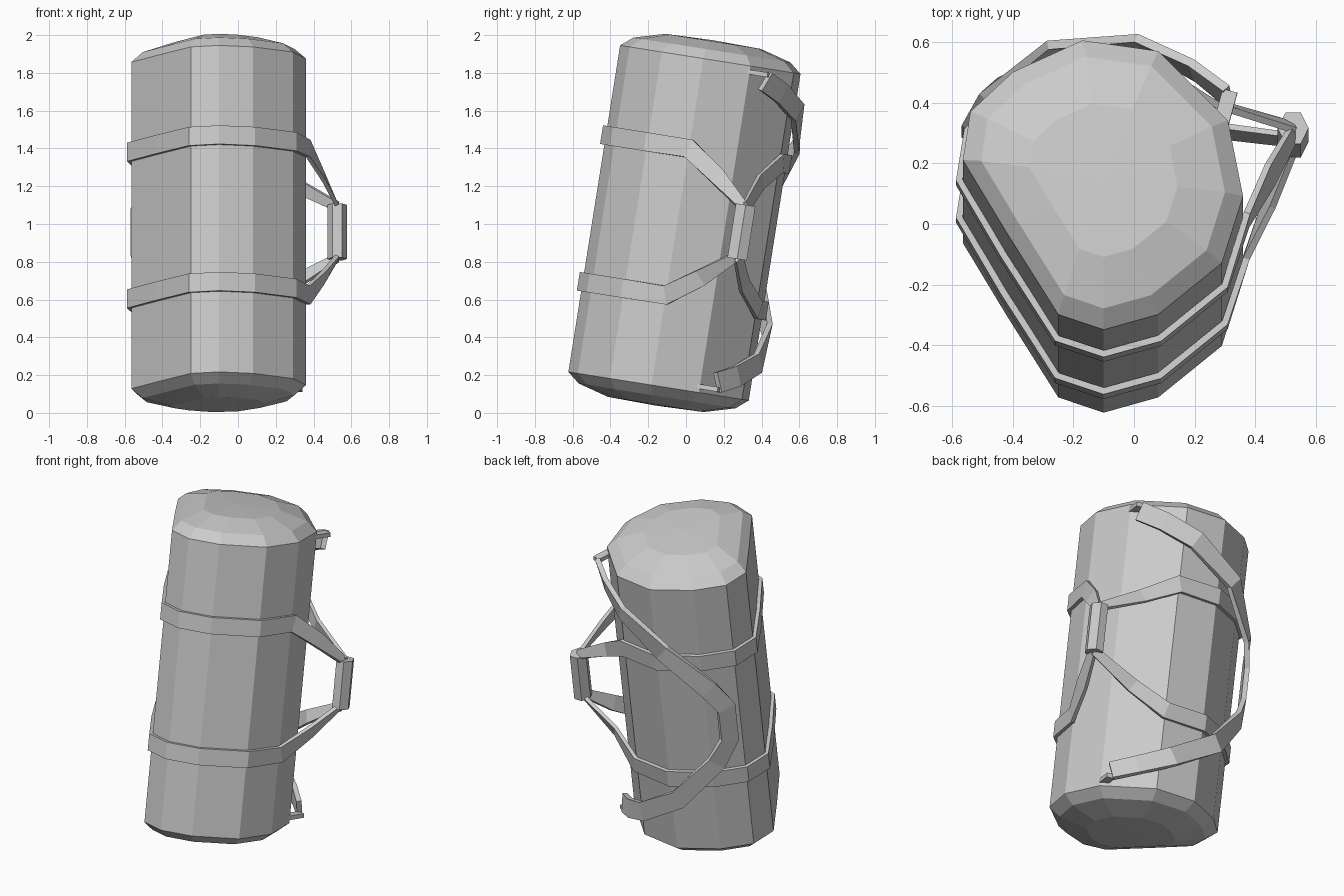
import bpy, bmesh, math
from mathutils import Vector, Matrix

if "Cube" in bpy.data.objects:
    bpy.data.objects.remove(bpy.data.objects["Cube"], do_unlink=True)

# One plain grey for the whole bag
grey = bpy.data.materials.new("canvas_grey")
grey.use_nodes = True
COLOUR = (0.6, 0.6, 0.6, 1)
grey.diffuse_color = COLOUR
grey.node_tree.nodes["Principled BSDF"].inputs["Base Color"].default_value = COLOUR

# The bag leans back: parts are built upright, then tilted
LEAN = Matrix.Rotation(math.radians(-9), 4, 'X')
MID = 0.992  # mirror height along the bag's own axis
CENTRE = Vector((-0.1, -0.165, 0))

# Twelve-sided outline of the bag, counter-clockwise from the front ridge
OUTLINE = [Vector((x, y, 0)) for x, y in (
    (-.1, -.649), (.08, -.598), (.29, -.426), (.36, -.203), (.31, .05), (.08, .282),
    (-.17, .318), (-.4, .212), (-.54, .08), (-.565, -.082), (-.42, -.325), (-.25, -.598))]


def finish(bm, name):
    bmesh.ops.recalc_face_normals(bm, faces=bm.faces)
    bm.transform(LEAN)
    mesh = bpy.data.meshes.new(name)
    bm.to_mesh(mesh)
    bm.free()
    mesh.materials.append(grey)
    ob = bpy.data.objects.new(name, mesh)
    bpy.context.scene.collection.objects.link(ob)
    return ob


def bridge(bm, a, b):
    n = len(a)
    for i in range(n):
        bm.faces.new((a[i], a[(i + 1) % n], b[(i + 1) % n], b[i]))


def ribbon(name, points, widths, thick, axis):
    """Flat strap along a path, facing away from a vertical axis."""
    bm = bmesh.new()
    pts = [Vector(p) for p in points]
    rings = []
    for i, p in enumerate(pts):
        back = (p - pts[max(i - 1, 0)]).normalized()
        ahead = (pts[min(i + 1, len(pts) - 1)] - p).normalized()
        t = (back + ahead).normalized()
        n = Vector((p.x - axis[0], p.y - axis[1], 0))
        n = (n - t * n.dot(t)).normalized()
        side = n.cross(t) * widths[i] / 2
        n *= thick / 2
        rings.append([bm.verts.new(p + o) for o in
                      (side + n, side - n, -side - n, -side + n)])
    for a, b in zip(rings, rings[1:]):
        bridge(bm, a, b)
    bm.faces.new(rings[0])
    bm.faces.new(rings[-1])
    return finish(bm, name)


def block(name, centre, size, turn=0):
    bm = bmesh.new()
    m = (Matrix.Translation(centre) @ Matrix.Rotation(turn, 4, 'Z')
         @ Matrix.Diagonal((*size, 1)))
    bmesh.ops.create_cube(bm, size=1, matrix=m)
    return finish(bm, name)


def flip(points):
    return [(x, y, 2 * MID - z) for x, y, z in points]


# Bag body with bevelled, slightly domed ends
bm = bmesh.new()
rings = []
half = 0.875
for rise, scale in ((-.098, .53), (-.052, .87), (0, 1)):
    rings.append((MID - half + rise, scale))
rings += [(2 * MID - z, s) for z, s in reversed(rings)]
loops = [[bm.verts.new(CENTRE + (p - CENTRE) * s + Vector((0, 0, z))) for p in OUTLINE]
         for z, s in rings]
for a, b in zip(loops, loops[1:]):
    bridge(bm, a, b)
for loop, z in ((loops[0], rings[0][0] - .006), (loops[-1], rings[-1][0] + .006)):
    tip = bm.verts.new(CENTRE + Vector((0, 0, z)))
    for i in range(len(loop)):
        bm.faces.new((loop[i], loop[i - 1], tip))
finish(bm, "bag_body")

# Belts: round the bag, then both ends run out to the carry handle
BELT = 1.385
wrap = []
for i in (3, 2, 1, 0, 11, 10, 9, 8, 7, 6, 5):
    p = OUTLINE[i]
    out = (p - CENTRE).normalized() * .012
    wrap.append((p.x + out.x, p.y + out.y, BELT))
belt = [(.525, .125, 1.13), (.45, -.035, 1.265)] + wrap + [(.27, .2, 1.27), (.525, .145, 1.13)]
widths = [.05, .09] + [.1] * len(wrap) + [.08, .05]
ribbon("upper_belt", belt, widths, .022, CENTRE)
ribbon("lower_belt", flip(belt), widths, .022, CENTRE)

# Carry handle grip on the side
bm = bmesh.new()
bmesh.ops.create_cone(
    bm, cap_ends=True, segments=6, radius1=.06, radius2=.06, depth=.29,
    matrix=Matrix.Translation((.525, .14, MID)) @ Matrix.Diagonal((.85, 1, 1, 1))
    @ Matrix.Rotation(math.radians(30), 4, 'Z'))
finish(bm, "carry_handle_grip")

# Shoulder strap: a C shape standing off the back
top = [(.31, .14, 1.8), (.2, .235, 1.75), (.03, .335, 1.665),
       (-.25, .36, 1.49), (-.47, .255, 1.24), (-.53, .19, 1.1)]
strap = top + flip(top)[::-1]
ribbon("shoulder_strap", strap, [.11] * len(strap), .03, (-.2, 0))

# Tabs fixing the strap ends to the bag
for name, z in (("upper_strap_tab", 1.835), ("lower_strap_tab", 2 * MID - 1.835)):
    block(name, (.3, .09, z), (.05, .13, .025), math.radians(-15))
